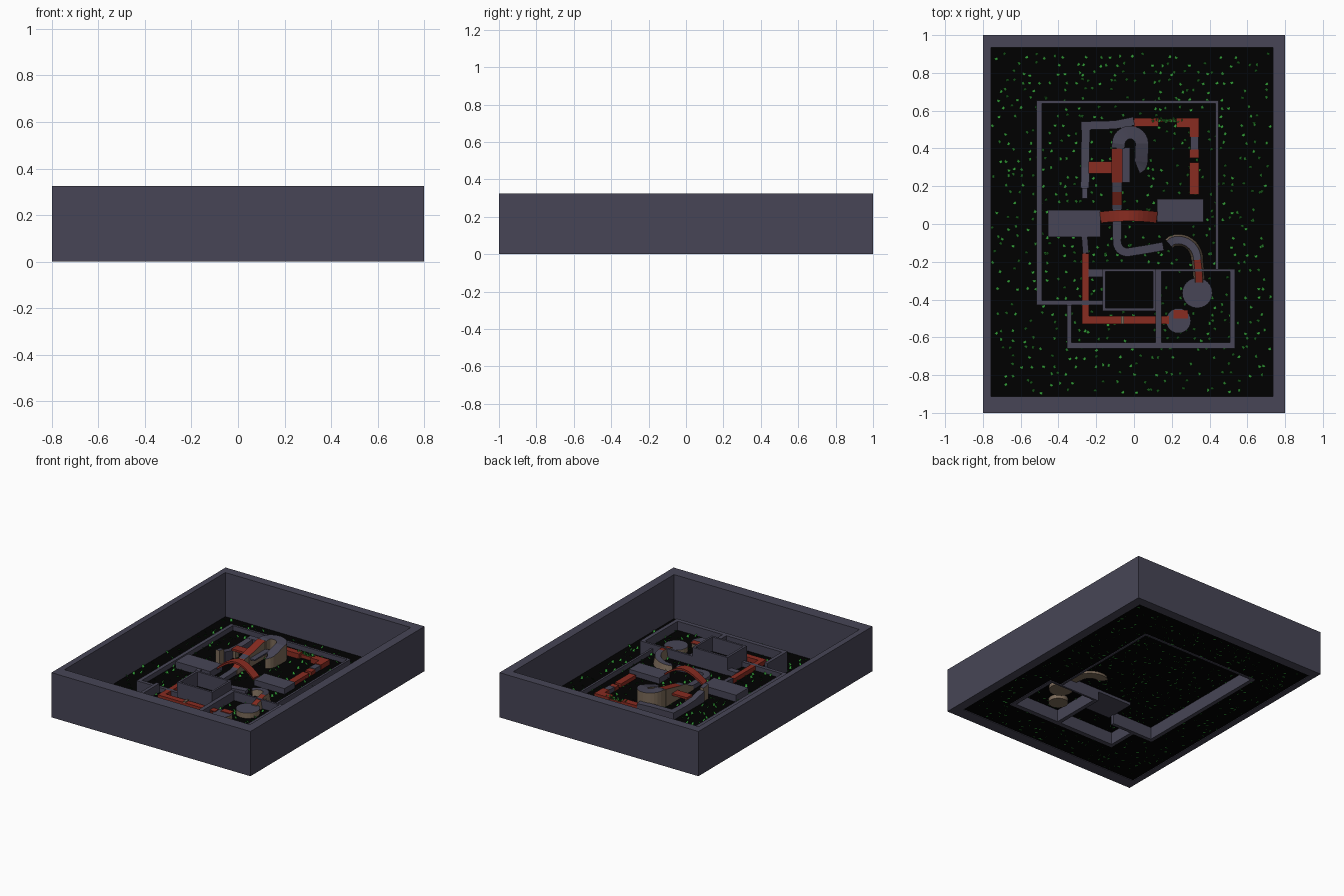
import bpy, bmesh, math, random
from mathutils import Vector

if "Cube" in bpy.data.objects:
    bpy.data.objects.remove(bpy.data.objects["Cube"])
random.seed(4)

COLS = {"slate": (.063, .06, .093), "red": (.25, .025, .015), "tan": (.2, .145, .1),
        "black": (0, 0, 0), "green": (.03, .3, .035)}
MATS = {}
for n, c in COLS.items():
    m = bpy.data.materials.new(n)
    m.diffuse_color = (*c, 1)
    m.use_nodes = True
    m.node_tree.nodes["Principled BSDF"].inputs["Base Color"].default_value = m.diffuse_color
    MATS[n] = m

FLOOR = .09
BASE = FLOOR + .003


def finish(name, bm, *mats):
    me = bpy.data.meshes.new(name)
    bm.to_mesh(me)
    bm.free()
    for m in mats:
        me.materials.append(MATS[m])
    ob = bpy.data.objects.new(name, me)
    bpy.context.collection.objects.link(ob)
    return ob


def add_box(bm, x0, x1, y0, y1, z0, z1):
    r = bmesh.ops.create_cube(bm, size=1)
    for v in r["verts"]:
        v.co = ((x0 + x1) / 2 + v.co.x * (x1 - x0), (y0 + y1) / 2 + v.co.y * (y1 - y0),
                (z0 + z1) / 2 + v.co.z * (z1 - z0))


def boxes(name, mat, *dims):
    bm = bmesh.new()
    for d in dims:
        add_box(bm, *d)
    return finish(name, bm, mat)


def frame(name, x0, x1, y0, y1, z0, z1, l, r, f, b):
    """Hollow rectangular wall with its own thickness on each side."""
    boxes(name, "slate", (x0, x0 + l, y0, y1, z0, z1), (x1 - r, x1, y0, y1, z0, z1),
          (x0 + l, x1 - r, y0, y0 + f, z0, z1), (x0 + l, x1 - r, y1 - b, y1, z0, z1))


def ribbon(name, pts, w, top="slate", side="slate", base=BASE, thick=None, flare=0):
    """Path with a coloured top; its sides reach the base, or hang by a thickness."""
    bm = bmesh.new()
    P = [Vector(p) for p in pts]
    rows = []
    for i, p in enumerate(P):
        a, b = P[max(i - 1, 0)], P[min(i + 1, len(P) - 1)]
        t = (b - a).xy.normalized()
        n = Vector((-t.y, t.x, 0))
        zb = p.z - thick if thick else base
        q = [p + n * w / 2, p - n * w / 2]
        q += [Vector((v.x, v.y, zb)) for v in (p - n * (w / 2 + flare), p + n * (w / 2 + flare))]
        rows.append([bm.verts.new(v) for v in q])
    for a, b in zip(rows, rows[1:]):
        for k in range(4):
            f = bm.faces.new((a[k], a[(k + 1) % 4], b[(k + 1) % 4], b[k]))
            f.material_index = 0 if k == 0 else 1
    for r in (rows[0], rows[-1]):
        bm.faces.new(r).material_index = 1
    bmesh.ops.recalc_face_normals(bm, faces=bm.faces)
    return finish(name, bm, top, side)


def arc(cx, cy, rx, ry, a0, a1, z0, z1, n=12):
    out = []
    for i in range(n + 1):
        t = i / n
        a = math.radians(a0 + (a1 - a0) * t)
        out.append((cx + rx * math.cos(a), cy + ry * math.sin(a), z0 + (z1 - z0) * t))
    return out


# outer box
frame("outer_wall", -.8, .8, -1, 1, 0, .325, .043, .065, .088, .065)


# ground: low outside, raised inside the course outline
def inside(x, y):
    return (-.51 < x < .44 and -.42 < y < .65) or (-.35 < x < .535 and -.66 < y < -.24)


xs, ys = [-.77, -.51, -.35, .44, .535, .745], [-.92, -.66, -.42, -.24, .65, .94]
bm = bmesh.new()
for x0, x1 in zip(xs, xs[1:]):
    for y0, y1 in zip(ys, ys[1:]):
        z = FLOOR if inside((x0 + x1) / 2, (y0 + y1) / 2) else .005
        bm.faces.new([bm.verts.new(p) for p in
                      ((x0, y0, z), (x1, y0, z), (x1, y1, z), (x0, y1, z))])
finish("ground", bm, "black")

# grass tufts: leaning blades scattered in rows
bm = bmesh.new()


def blade(x, y, z, s=1.6):
    a = random.uniform(0, 2 * math.pi)
    d = Vector((math.cos(a), math.sin(a), 0)) * .006 * s
    c = Vector((x, y, z - .004))
    lean = Vector((d.y, -d.x, 0)) * 1.8
    up = lean + Vector((0, 0, .018))
    bm.faces.new([bm.verts.new(v) for v in (c - d, c + d, c + d * .7 + up, c - d * .7 + up)])


for i in range(32):
    for j in range(40):
        if random.random() < .45:
            continue
        x = -.725 + i * .046 + random.uniform(-.02, .02)
        y = -.885 + j * .0455 + random.uniform(-.006, .006)
        blade(x, y, FLOOR if inside(x, y) else .005)
for i in range(20):
    blade(.1 + i * .0075, .55 + random.uniform(-.004, .004), .122, 1.3)
finish("grass_blades", bm, "green")

# course walls
T = .125
boxes("north_walls", "slate", (-.515, -.488, -.43, .655, 0, T), (.432, .447, -.24, .655, 0, T),
      (-.488, .432, .638, .655, 0, T), (-.488, -.16, -.43, -.405, 0, T))
S = .155
boxes("south_walls", "slate", (-.355, -.33, -.66, -.43, 0, S), (-.33, .535, -.66, -.628, 0, S),
      (.507, .535, -.628, -.237, 0, S), (.115, .145, -.628, -.237, 0, S),
      (.145, .507, -.252, -.237, 0, S))

# raised pit box
frame("pit_wall", -.167, .115, -.46, -.237, .07, .22, .017, .015, .015, .015)
boxes("pit_base", "slate", (-.15, .1, -.445, -.252, .07, .11))
boxes("pit_floor", "black", (-.15, .1, -.445, -.252, .11, .115))
boxes("pit_step", "slate", (-.24, -.167, -.28, -.237, BASE, .13))

# flat platforms
boxes("left_platform", "slate", (-.455, -.178, -.068, .075, BASE, .143))
boxes("right_platform", "slate", (.122, .367, .01, .133, BASE, .135))

# round drums
for name, x, y, r, z in (("large_drum", .335, -.365, .08, .128), ("small_drum", .235, -.512, .066, .122)):
    bm = bmesh.new()
    bmesh.ops.create_cone(bm, cap_ends=True, segments=24, radius1=r, radius2=r, depth=z - .06)
    bmesh.ops.translate(bm, verts=bm.verts, vec=(x, y, (z + .06) / 2))
    for f in bm.faces:
        f.material_index = 0 if f.normal.z > .5 else 1
    finish(name, bm, "slate", "tan")
boxes("drum_patch", "red", (.145, .185, -.53, -.488, .122, .127), (.21, .285, -.5, -.455, .122, .127))

# arched red bridge
ribbon("red_bridge", [(-.178 + .3 * i / 12, .045 - .01 * (i / 6 - 1) ** 2,
                       .145 + .075 * math.sin(math.pi * i / 12)) for i in range(13)],
       .06, "red", "red", thick=.015)

# hill loop
ribbon("loop_start", [(-.09, .08, .125), (-.09, .1, .13)], .052, "slate", "tan")
ribbon("loop_step_red", [(-.09, .1, .13), (-.09, .17, .17)], .052, "red", "tan")
ribbon("loop_climb", [(-.09, .17, .17), (-.09, .22, .18)], .052, "slate", "tan")
ribbon("loop_climb_red", [(-.09, .22, .18), (-.09, .31, .2), (-.09, .4, .22)], .06, "red", "tan")
ribbon("loop_turn", [(-.085, .4, .22)] + arc(-.02, .425, .062, .06, 180, 0, .225, .21)
       + [(.04, .36, .19)] + arc(.012, .33, .026, .03, 0, -80, .18, .16, 4), .07, "slate", "tan")
boxes("loop_plate", "slate", (-.06, -.02, .22, .405, .15, .16))
boxes("red_crossing", "red", (-.24, -.12, .268, .332, .15, .165))
boxes("crossing_posts", "tan", (-.235, -.215, .28, .32, BASE, .15))

# north west track
ribbon("west_track", [(-.26, .19, .17), (-.258, .3, .145), (-.257, .4, .14), (-.256, .54, .145)], .045)
ribbon("west_track_end", [(-.26, .135, .2), (-.26, .19, .19)], .03, "slate", "tan")
ribbon("north_track", [(-.28, .52, .145), (-.1, .525, .145), (0, .545, .15)], .045)

# north east red track
boxes("red_north_track", "red", (0, .13, .515, .562, BASE, .13), (.13, .225, .54, .555, BASE, .118),
      (.225, .345, .51, .562, BASE, .13), (.295, .345, .46, .51, BASE, .13),
      (.295, .345, .35, .395, BASE, .12), (.295, .345, .155, .325, BASE, .12))
boxes("east_track", "slate", (.298, .342, .395, .46, BASE, .125))

# centre track, bending to the east
ribbon("centre_track", [(-.09, .08, .125), (-.09, -.08, .12)] + arc(-.035, -.095, .055, .055, 180, 270, .12, .12, 6)
       + [(.06, -.135, .12), (.155, -.118, .12)], .045)

# curved ramp to the large drum
ribbon("curved_ramp", [(.185, -.105, .125)] + arc(.235, -.19, .1, .105, 110, 0, .13, .16, 10),
       .04, "slate", "tan", base=.07, flare=.015)
ribbon("ramp_end", [(.335, -.19, .16), (.342, -.25, .15), (.345, -.31, .135)],
       .038, "red", "tan", base=.07, flare=.014)

# south west red track
ribbon("south_stub", [(-.262, -.068, .14), (-.255, -.155, .13)], .032)
boxes("south_red_track", "red", (-.275, -.238, -.53, -.155, BASE, .125),
      (-.238, .15, -.53, -.488, BASE, .125))
boxes("track_bumper", "tan", (-.07, -.052, -.53, -.488, .125, .133))
